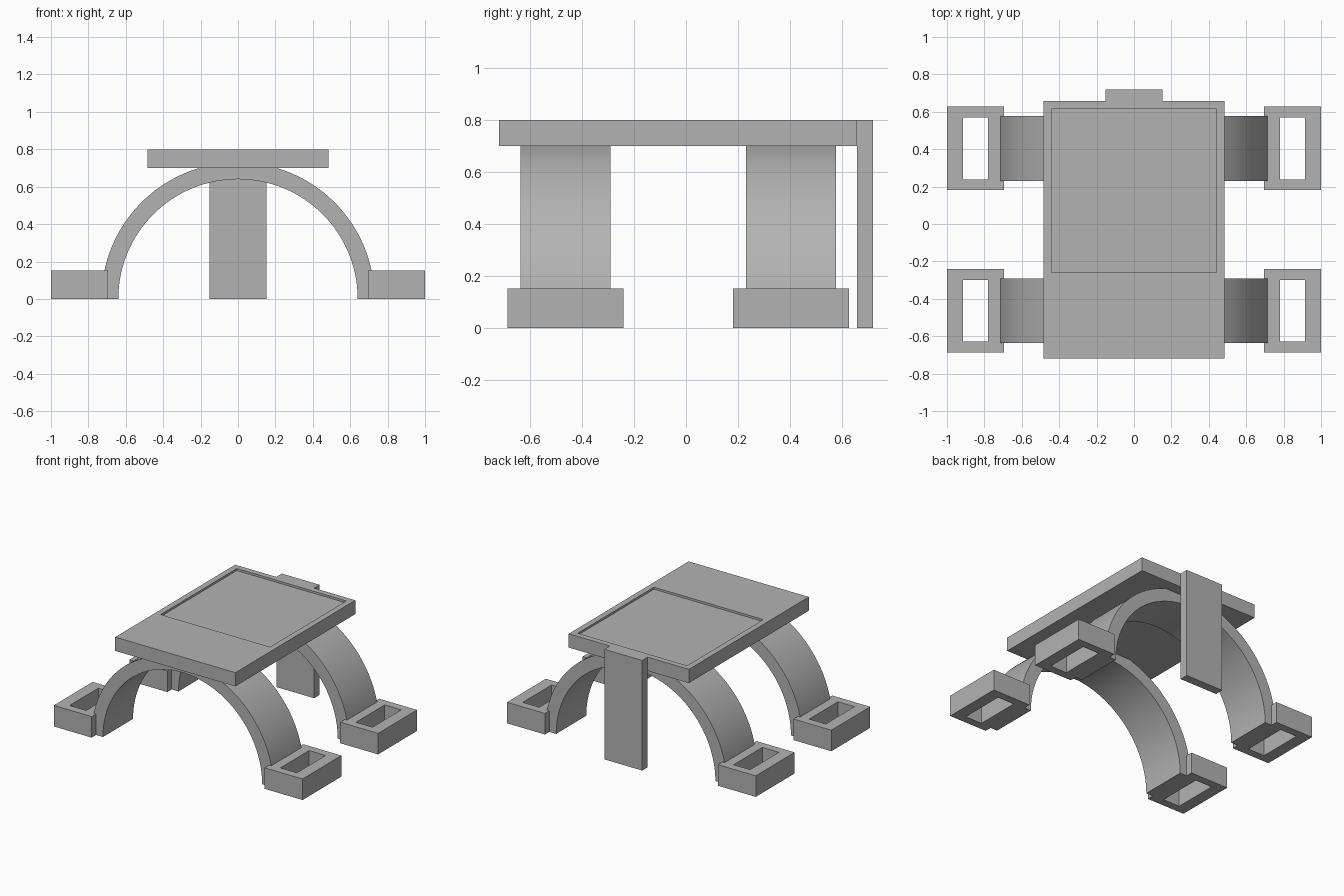
import bpy
import bmesh
from math import pi, cos, sin, radians

default = bpy.data.objects.get("Cube")
if default:
    bpy.data.objects.remove(default, do_unlink=True)

grey = bpy.data.materials.new("plain_grey")
grey.use_nodes = True
COLOUR = (0.45, 0.45, 0.45, 1)
grey.diffuse_color = COLOUR
grey.node_tree.nodes["Principled BSDF"].inputs["Base Color"].default_value = COLOUR


def add_object(name, bm):
    bmesh.ops.recalc_face_normals(bm, faces=bm.faces)
    mesh = bpy.data.meshes.new(name)
    bm.to_mesh(mesh)
    bm.free()
    mesh.materials.append(grey)
    obj = bpy.data.objects.new(name, mesh)
    bpy.context.collection.objects.link(obj)
    return obj


def box(name, x, y, z):
    """Box from (low, high) ranges on each axis."""
    bm = bmesh.new()
    bmesh.ops.create_cube(bm, size=1)
    for v in bm.verts:
        v.co = [r[0] if c < 0 else r[1] for c, r in zip(v.co, (x, y, z))]
    return add_object(name, bm)


def prism(name, outline, y):
    """Extrude an outline in the xz plane along y."""
    bm = bmesh.new()
    face = bm.faces.new([bm.verts.new((px, y[0], pz)) for px, pz in outline])
    new = bmesh.ops.extrude_face_region(bm, geom=[face])["geom"]
    verts = [g for g in new if isinstance(g, bmesh.types.BMVert)]
    bmesh.ops.translate(bm, verts=verts, vec=(0, y[1] - y[0], 0))
    return add_object(name, bm)


def cut(obj, cutter):
    """Subtract the cutter and remove it."""
    cutter.hide_render = True
    mod = obj.modifiers.new("cut", 'BOOLEAN')
    mod.operation = 'DIFFERENCE'
    mod.solver = 'EXACT'
    mod.object = cutter
    bpy.context.view_layer.objects.active = obj
    bpy.ops.object.modifier_apply(modifier=mod.name)
    bpy.data.objects.remove(cutter, do_unlink=True)


# Top plate with a shallow recessed panel towards the back
top = box("top_plate", (-0.483, 0.483), (-0.72, 0.657), (0.70, 0.80))
cut(top, box("recess_cutter", (-0.44, 0.44), (-0.26, 0.615), (0.785, 0.9)))

# Back support
box("back_support", (-0.152, 0.152), (0.657, 0.72), (0, 0.80))

# Arched legs, each with a pair of hollow feet
SEGMENTS = 64
OUTER, INNER = 0.73, 0.64
angles = [pi * i / SEGMENTS for i in range(SEGMENTS + 1)]
outline = [(OUTER * cos(a), OUTER * sin(a)) for a in angles]
outline += [(INNER * cos(a), INNER * sin(a)) for a in reversed(angles)]

for end, centre in (("front", -0.464), ("back", 0.404)):
    arch = prism(end + "_arch", outline, (centre - 0.173, centre + 0.173))
    bpy.ops.object.select_all(action='DESELECT')
    arch.select_set(True)
    bpy.context.view_layer.objects.active = arch
    bpy.ops.object.shade_smooth_by_angle(angle=radians(30))

    for side, s in (("left", 1), ("right", -1)):
        foot = box(f"{end}_{side}_foot", sorted((s * 0.695, s * 1.0)),
                   (centre - 0.223, centre + 0.223), (0, 0.153))
        cut(foot, box("foot_cutter", sorted((s * 0.781, s * 0.914)),
                      (centre - 0.165, centre + 0.165), (-0.1, 0.3)))
